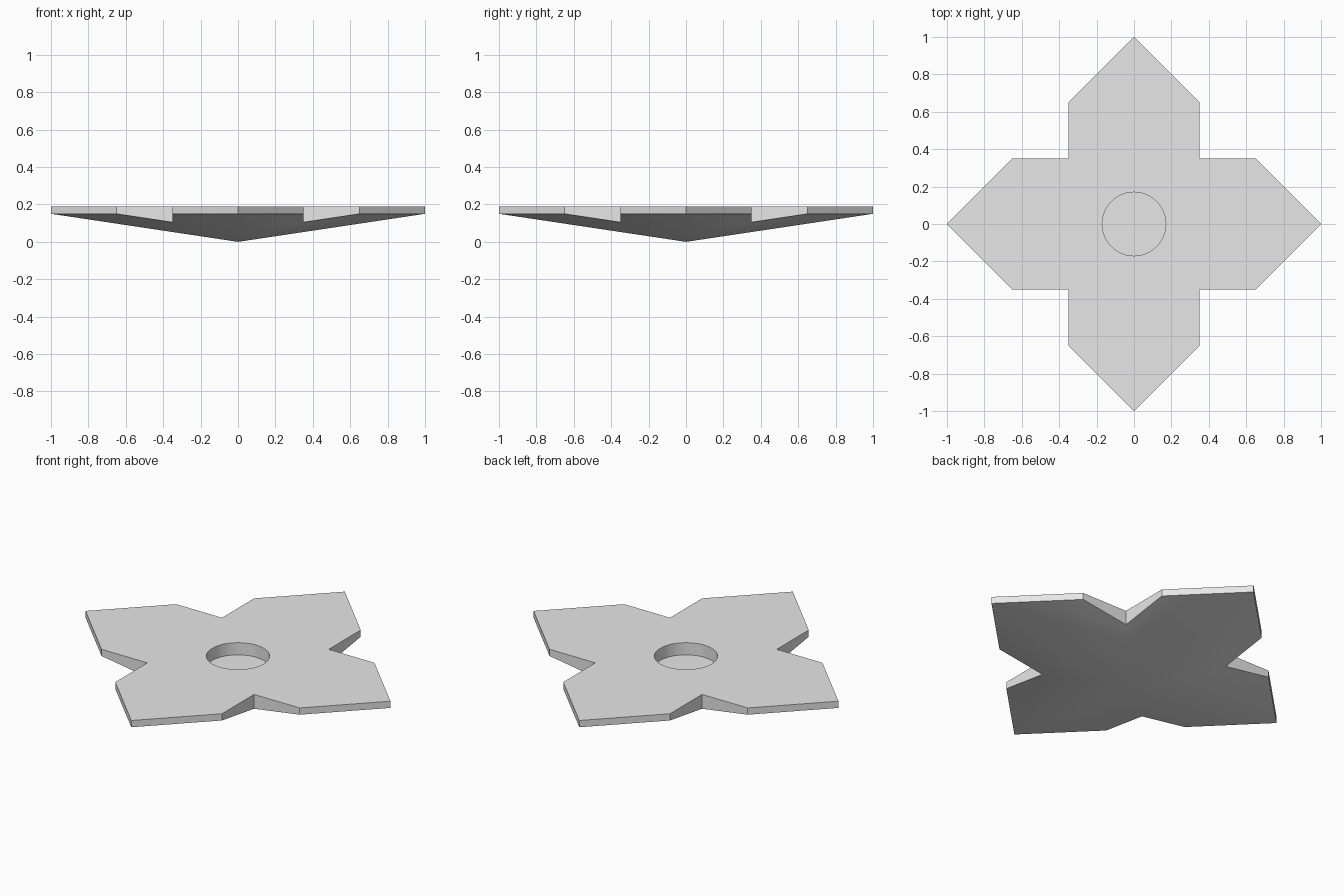
import bpy
import bmesh
from math import radians
from mathutils import Matrix

TOP, RIM = 0.19, 0.15          # heights of the flat top and of the lower rim
RECESS_RADIUS, RECESS_FLOOR = 0.17, 0.118
SIDES = 64

cube = bpy.data.objects.get("Cube")
if cube:
    bpy.data.objects.remove(cube, do_unlink=True)

grey = bpy.data.materials.new("light grey")
grey.use_nodes = True
colour = (0.8, 0.8, 0.8, 1)
grey.diffuse_color = colour
grey.node_tree.nodes["Principled BSDF"].inputs["Base Color"].default_value = colour


def make_object(name, bm):
    bmesh.ops.recalc_face_normals(bm, faces=bm.faces)
    mesh = bpy.data.meshes.new(name)
    bm.to_mesh(mesh)
    bm.free()
    mesh.materials.append(grey)
    obj = bpy.data.objects.new(name, mesh)
    bpy.context.collection.objects.link(obj)
    return obj


# Four-pointed plate: one quarter of the outline, turned four times
quarter = [(1, 0), (0.65, 0.35), (0.35, 0.35), (0.35, 0.65)]
outline = []
for turn in range(4):
    for x, y in quarter:
        for _ in range(turn):
            x, y = -y, x
        outline.append((x, y))

bm = bmesh.new()
upper = [bm.verts.new((x, y, TOP)) for x, y in outline]
lower = [bm.verts.new((x, y, RIM * (abs(x) + abs(y)))) for x, y in outline]
apex = bm.verts.new((0, 0, 0))
count = len(outline)
bm.faces.new(upper)
for i in range(count):
    j = (i + 1) % count
    bm.faces.new((lower[i], lower[j], upper[j], upper[i]))

# Shallow pyramid underneath, one facet per quadrant
step = len(quarter)
for start in range(0, count, step):
    bm.faces.new([apex] + [lower[(start + k) % count] for k in range(step + 1)])
plate = make_object("star_plate", bm)

# Round recess in the middle of the top
height = 0.3
bm = bmesh.new()
bmesh.ops.create_cone(bm, cap_ends=True, segments=SIDES, radius1=RECESS_RADIUS,
                      radius2=RECESS_RADIUS, depth=height,
                      matrix=Matrix.Translation((0, 0, RECESS_FLOOR + height / 2)))
cutter = make_object("recess_cutter", bm)
cutter.hide_render = True

recess = plate.modifiers.new("recess", "BOOLEAN")
recess.operation = "DIFFERENCE"
recess.solver = "EXACT"
recess.object = cutter

bpy.ops.object.select_all(action="DESELECT")
plate.select_set(True)
bpy.context.view_layer.objects.active = plate
bpy.ops.object.modifier_apply(modifier=recess.name)
bpy.data.objects.remove(cutter, do_unlink=True)
bpy.ops.object.shade_smooth_by_angle(angle=radians(30))
